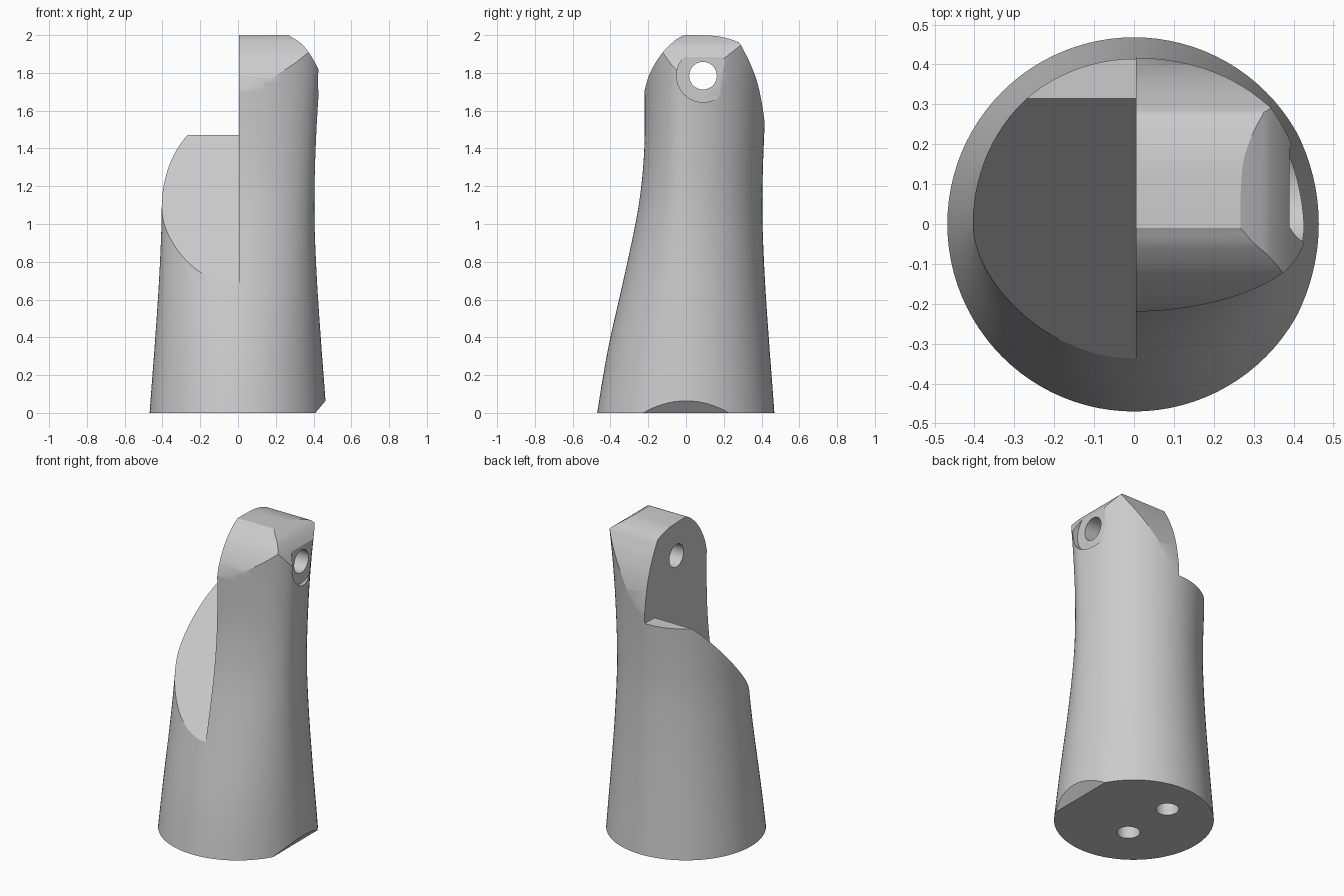
import bpy, bmesh
from math import sin, cos, pi, radians
from mathutils import Matrix, Vector

if "Cube" in bpy.data.objects:
    bpy.data.objects.remove(bpy.data.objects["Cube"], do_unlink=True)

grey = bpy.data.materials.new("plain grey")
grey.use_nodes = True
colour = (0.6, 0.6, 0.6, 1)
grey.diffuse_color = colour
grey.node_tree.nodes["Principled BSDF"].inputs["Base Color"].default_value = colour


def finish(bm, name):
    bmesh.ops.recalc_face_normals(bm, faces=bm.faces)
    mesh = bpy.data.meshes.new(name)
    bm.to_mesh(mesh)
    bm.free()
    mesh.materials.append(grey)
    obj = bpy.data.objects.new(name, mesh)
    bpy.context.collection.objects.link(obj)
    return obj


def smooth(points, steps=6):
    """Catmull-Rom curve through the points."""
    pts = [Vector(p) for p in points]
    pts = [pts[0] * 2 - pts[1]] + pts + [pts[-1] * 2 - pts[-2]]
    out = []
    for a, b, c, d in zip(pts, pts[1:], pts[2:], pts[3:]):
        for i in range(steps):
            t = i / steps
            out.append(0.5 * (2 * b + (c - a) * t + (2 * a - 5 * b + 4 * c - d) * t * t
                              + (3 * b - a - 3 * c + d) * t ** 3))
    return out + [pts[-2]]


def prism(name, outline, axis, low, high):
    """Extrude a (y, z) outline along x, or an (x, z) outline along y."""
    def place(p, d):
        return (d, p[0], p[1]) if axis == "x" else (p[0], d, p[1])
    bm = bmesh.new()
    face = bm.faces.new([bm.verts.new(place(p, low)) for p in outline])
    new = bmesh.ops.extrude_face_region(bm, geom=[face])["geom"]
    bmesh.ops.translate(bm, verts=[v for v in new if isinstance(v, bmesh.types.BMVert)],
                        vec=Vector(place((0, 0), high - low)))
    return finish(bm, name)


def rod(name, radius, length, centre, along_x=False):
    bm = bmesh.new()
    turn = Matrix.Rotation(pi / 2, 4, "Y") if along_x else Matrix()
    bmesh.ops.create_cone(bm, cap_ends=True, segments=48, radius1=radius, radius2=radius,
                          depth=length, matrix=Matrix.Translation(centre) @ turn)
    return finish(bm, name)


# Body: round at the back, flattening towards the front as it rises
# Each station is (height, back radius, front depth)
stations = [(0, .468, .47), (.2, .453, .438), (.4, .438, .4), (.7, .418, .332),
            (1, .405, .268), (1.2, .405, .237), (1.4, .411, .221),
            (1.6, .421, .219), (1.8, .436, .221), (2.05, .46, .23)]
SIDES = 96
bm = bmesh.new()
rings = []
for z, back, front in smooth(stations, 4):
    ring = []
    for i in range(SIDES):
        a = 2 * pi * i / SIDES
        ring.append(bm.verts.new((back * cos(a), (back if sin(a) > 0 else front) * sin(a), z)))
    rings.append(ring)
for low, high in zip(rings, rings[1:]):
    for i in range(SIDES):
        j = (i + 1) % SIDES
        bm.faces.new((low[i], low[j], high[j], high[i]))
bm.faces.new(rings[0])
bm.faces.new(rings[-1])
body = finish(bm, "body")

# Crown outline from the side: rounded front, gentle top, sloping back
front_curve = smooth([(-.25, 1.58), (-.221, 1.7), (-.19, 1.8), (-.13, 1.9), (-.06, 1.97), (-.01, 2)])
top_curve = smooth([(.07, 2), (.16, 1.995), (.23, 1.98), (.28, 1.962)])
back_curve = smooth([(.292, 1.945), (.34, 1.85), (.38, 1.74), (.408, 1.6), (.425, 1.45)])
crown = prism("crown_shape", [(-.6, -.1), (-.6, 1.58)] + front_curve + top_curve
              + back_curve + [(.6, 1.45), (.6, -.1)], "x", -.7, .7)

# Rounded shoulder on the left side
shoulder_curve = smooth([(.265, 2.001), (.31, 1.973), (.345, 1.945), (.385, 1.893), (.425, 1.82), (.47, 1.72)])
shoulder = prism("shoulder_shape", [(-.7, -.1), (-.7, 2.001)] + shoulder_curve
                 + [(.7, 1.72), (.7, -.1)], "y", -.8, .8)

# Notch on the right half: long slope with a short level shelf behind
notch = prism("notch_cutter", [(-.8, .115), (.315, 1.47), (.8, 1.47), (.8, 2.5), (-.8, 2.5)],
              "x", -.8, .005)

# Foot bevel, cross hole with its flat recess, and two sockets underneath
bevel = prism("foot_cutter", [(.31, -.12), (.51, .12), (.8, .12), (.8, -.12)], "y", -.8, .8)
recess = rod("recess_cutter", .14, .4, (.59, .09, 1.785), True)
cross_hole = rod("cross_hole_cutter", .073, 2, (0, .09, 1.785), True)
sockets = [rod("socket_cutter", .068, .8, (-.07, y, -.1)) for y in (-.135, .22)]

jobs = [(crown, "INTERSECT"), (shoulder, "INTERSECT")]
jobs += [(c, "DIFFERENCE") for c in [notch, bevel, recess, cross_hole] + sockets]
bpy.ops.object.select_all(action="DESELECT")
bpy.context.view_layer.objects.active = body
body.select_set(True)
for cutter, operation in jobs:
    cutter.hide_render = True
    mod = body.modifiers.new("cut", "BOOLEAN")
    mod.operation, mod.object, mod.solver = operation, cutter, "EXACT"
    bpy.ops.object.modifier_apply(modifier=mod.name)
    bpy.data.objects.remove(cutter, do_unlink=True)

bpy.ops.object.shade_smooth_by_angle(angle=radians(25))
